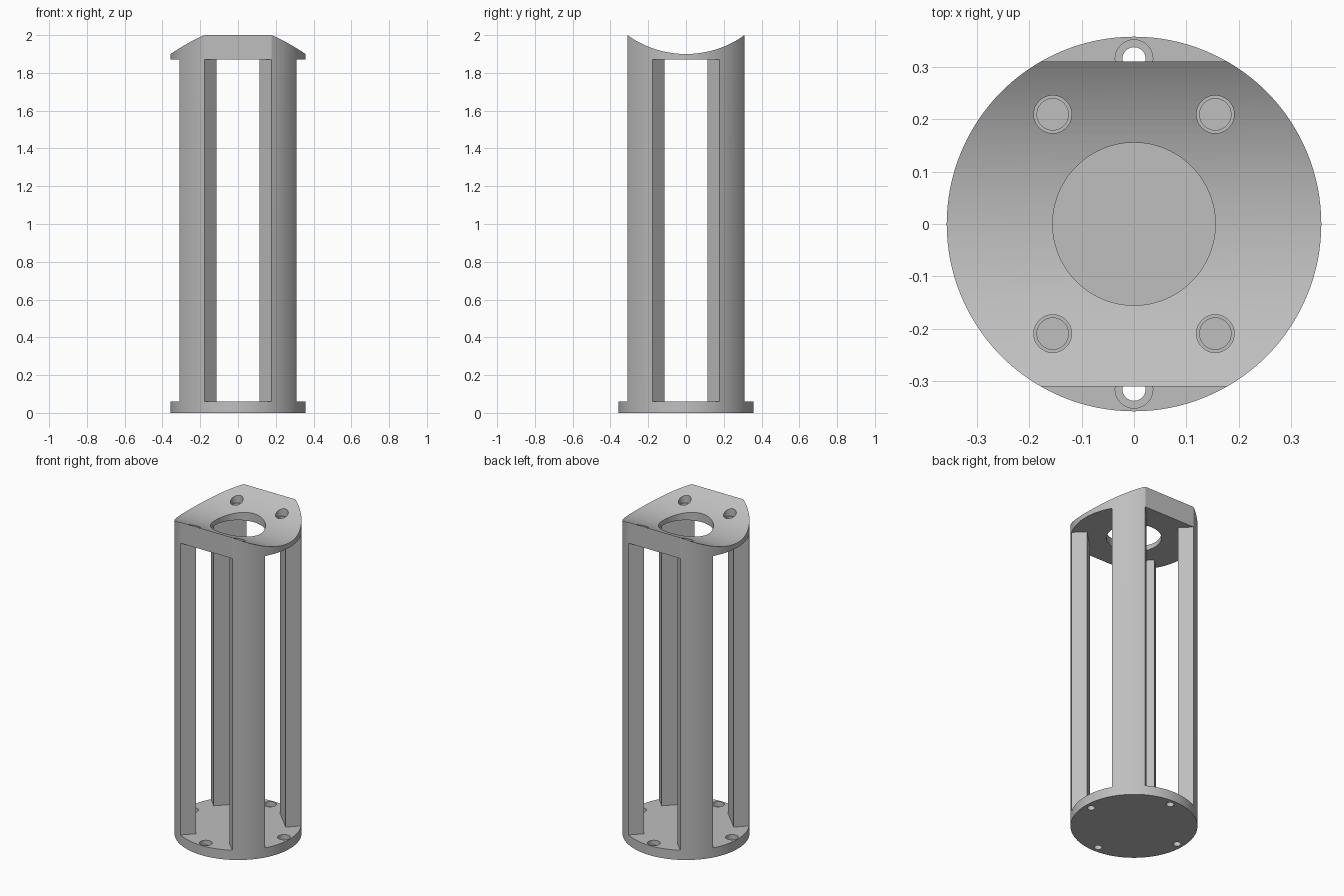
import bpy, bmesh, math

if "Cube" in bpy.data.objects:
    bpy.data.objects.remove(bpy.data.objects["Cube"])

R, HALF = 0.357, 0.31           # disc radius, half width across the flats
FLOOR, CEIL = 0.06, 1.87        # window bottom and top

grey = bpy.data.materials.new("plain grey")
grey.diffuse_color = (0.52, 0.52, 0.52, 1)
grey.use_nodes = True
grey.node_tree.nodes["Principled BSDF"].inputs["Base Color"].default_value = grey.diffuse_color


def prism(name, pts, z0, z1):
    """Extrude a plan outline (counter-clockwise) between two heights."""
    bm = bmesh.new()
    lo = [bm.verts.new((x, y, z0)) for x, y in pts]
    hi = [bm.verts.new((x, y, z1)) for x, y in pts]
    bm.faces.new(lo[::-1])
    bm.faces.new(hi)
    n = len(pts)
    for i in range(n):
        j = (i + 1) % n
        bm.faces.new((lo[i], lo[j], hi[j], hi[i]))
    bmesh.ops.recalc_face_normals(bm, faces=bm.faces)
    me = bpy.data.meshes.new(name)
    bm.to_mesh(me)
    bm.free()
    me.materials.append(grey)
    ob = bpy.data.objects.new(name, me)
    bpy.context.collection.objects.link(ob)
    return ob


def circle(r, n, cx=0.0, cy=0.0):
    return [(cx + r * math.cos(2 * math.pi * i / n),
             cy + r * math.sin(2 * math.pi * i / n)) for i in range(n)]


def cut(target, cutter):
    """Subtract the cutter from the target and remove it."""
    cutter.hide_render = True
    mod = target.modifiers.new("cut", 'BOOLEAN')
    mod.operation, mod.solver, mod.object = 'DIFFERENCE', 'EXACT', cutter
    bpy.context.view_layer.objects.active = target
    bpy.ops.object.modifier_apply(modifier=mod.name)
    bpy.data.objects.remove(cutter)


# solid round body
frame = prism("column_frame", circle(R, 128), 0, 2)

# inner space and four windows, leaving four diagonal columns
a, w, out = 0.115, 0.132, 0.3
quarter = [(a + w, a), (a + w + out, a + out), (a + out, a + w + out), (a, a + w)]
plan = []
for k in range(4):
    c, s = round(math.cos(k * math.pi / 2)), round(math.sin(k * math.pi / 2))
    inner_a, outer_a, outer_b, inner_b = [(c * x - s * y, s * x + c * y) for x, y in quarter]
    plan += [outer_a, inner_a, inner_b, outer_b]
cut(frame, prism("window_cutter", plan, FLOOR, CEIL))

# flats at the front and back of the top plate
for side in (-1, 1):
    y0, y1 = sorted((side * HALF, side * 0.6))
    cut(frame, prism("flat_cutter", [(-.6, y0), (.6, y0), (.6, y1), (-.6, y1)], 1.0, 2.2))

# saddle-shaped top surface
sag = 0.1
rs = (HALF ** 2 + sag ** 2) / (2 * sag)
saddle = prism("saddle_cutter", circle(rs, 192), -0.6, 0.6)
saddle.rotation_euler = (0, math.pi / 2, 0)
saddle.location = (0, 0, 2 - sag + rs)
bpy.context.view_layer.update()
cut(frame, saddle)

# large centre opening in the top plate
cut(frame, prism("opening_cutter", circle(0.155, 96), 1.8, 2.1))

# stepped blind holes in the top plate
for sx in (-1, 1):
    for sy in (-1, 1):
        for r, z in ((0.036, 1.912), (0.030, 1.89)):
            cut(frame, prism("top_hole_cutter", circle(r, 32, sx * .155, sy * .209), z, 2.1))

# counterbored screw holes in the base
for cx, cy in ((.315, 0), (-.315, 0), (0, .315), (0, -.315)):
    for r, z in ((0.036, 0.03), (0.022, -0.05)):
        cut(frame, prism("base_hole_cutter", circle(r, 32, cx, cy), z, 0.1))

# smooth curves with sharp edges kept
bpy.ops.object.select_all(action='DESELECT')
frame.select_set(True)
bpy.context.view_layer.objects.active = frame
bpy.ops.object.shade_smooth_by_angle(angle=math.radians(25))
